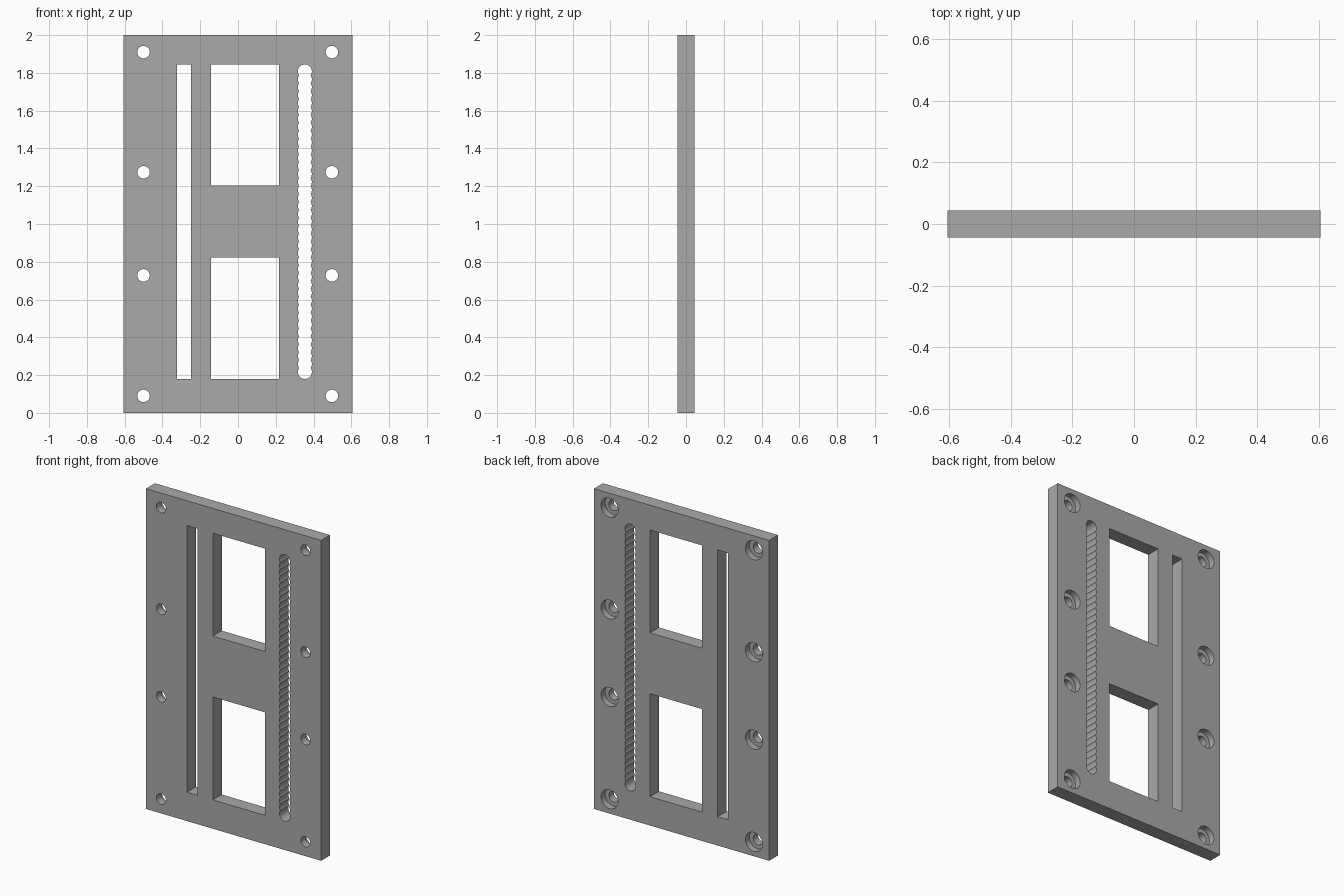
import bpy
import bmesh
from math import sin, cos, pi, sqrt, asin

cube = bpy.data.objects.get("Cube")
if cube:
    bpy.data.objects.remove(cube, do_unlink=True)

HALF_W, HALF_T, HEIGHT = 0.605, 0.044, 2.0
LOW, HIGH = 0.18, 1.845

grey = bpy.data.materials.new("plain grey")
grey.use_nodes = True
grey.diffuse_color = (0.4, 0.4, 0.4, 1)
grey.node_tree.nodes["Principled BSDF"].inputs["Base Color"].default_value = (0.4, 0.4, 0.4, 1)


def rectangle(x0, x1, z0, z1):
    return [(x0, z0), (x1, z0), (x1, z1), (x0, z1)]


def arc(x, z, r, start, end, steps):
    return [(x + r * cos(start + (end - start) * i / steps),
             z + r * sin(start + (end - start) * i / steps)) for i in range(steps + 1)]


def circle(x, z, r, steps=32):
    return arc(x, z, r, 0, 2 * pi, steps)[:-1]


def drilled_slot(x, z0, z1, r, count):
    """Outline of a row of overlapping drilled holes."""
    pitch = (z1 - z0 - 2 * r) / (count - 1)
    cusp = asin(pitch / 2 / r)
    right = []
    for i in range(count):
        start = -pi / 2 if i == 0 else -cusp
        end = pi / 2 if i == count - 1 else cusp
        steps = 10 if i in (0, count - 1) else 6
        points = arc(x, z0 + r + i * pitch, r, start, end, steps)
        right += points if i == 0 else points[1:]
    left = [(2 * x - px, pz) for px, pz in reversed(right[1:-1])]
    return right + left


def add_prism(bm, outline, y0, y1):
    face = bm.faces.new([bm.verts.new((x, y0, z)) for x, z in outline])
    moved = bmesh.ops.extrude_face_region(bm, geom=[face])["geom"]
    verts = [v for v in moved if isinstance(v, bmesh.types.BMVert)]
    bmesh.ops.translate(bm, verts=verts, vec=(0, y1 - y0, 0))


def make_object(name, prisms):
    bm = bmesh.new()
    for outline, y0, y1 in prisms:
        add_prism(bm, outline, y0, y1)
    bmesh.ops.recalc_face_normals(bm, faces=bm.faces)
    mesh = bpy.data.meshes.new(name)
    bm.to_mesh(mesh)
    bm.free()
    mesh.materials.append(grey)
    obj = bpy.data.objects.new(name, mesh)
    bpy.context.collection.objects.link(obj)
    return obj


# Flat plate
plate = make_object("mounting_plate",
                    [(rectangle(-HALF_W, HALF_W, 0, HEIGHT), -HALF_T, HALF_T)])

# Windows and slots that pass right through
openings = [rectangle(-0.143, 0.218, 1.203, HIGH),
            rectangle(-0.143, 0.218, LOW, 0.823),
            rectangle(-0.322, -0.249, LOW, HIGH),
            drilled_slot(0.354, LOW, HIGH, 0.037, 39)]
bolt_spots = [(x, z) for x in (-0.5, 0.497) for z in (0.09, 0.728, 1.274, 1.91)]

# Cutters: through openings with bolt holes, then wider recesses on the back
through = [(o, -0.1, 0.1) for o in openings]
through += [(circle(x, z, 0.033), -0.1, 0.1) for x, z in bolt_spots]
recesses = [(circle(x, z, 0.059), 0.004, 0.1) for x, z in bolt_spots]

for name, prisms in (("opening_cutter", through), ("recess_cutter", recesses)):
    cutter = make_object(name, prisms)
    cut = plate.modifiers.new(name, 'BOOLEAN')
    cut.operation = 'DIFFERENCE'
    cut.solver = 'EXACT'
    cut.object = cutter
    bpy.context.view_layer.objects.active = plate
    bpy.ops.object.modifier_apply(modifier=name)
    bpy.data.objects.remove(cutter, do_unlink=True)

# Smooth round walls, crisp edges
bpy.ops.object.select_all(action='DESELECT')
plate.select_set(True)
bpy.context.view_layer.objects.active = plate
bpy.ops.object.shade_smooth_by_angle(angle=pi / 7)
